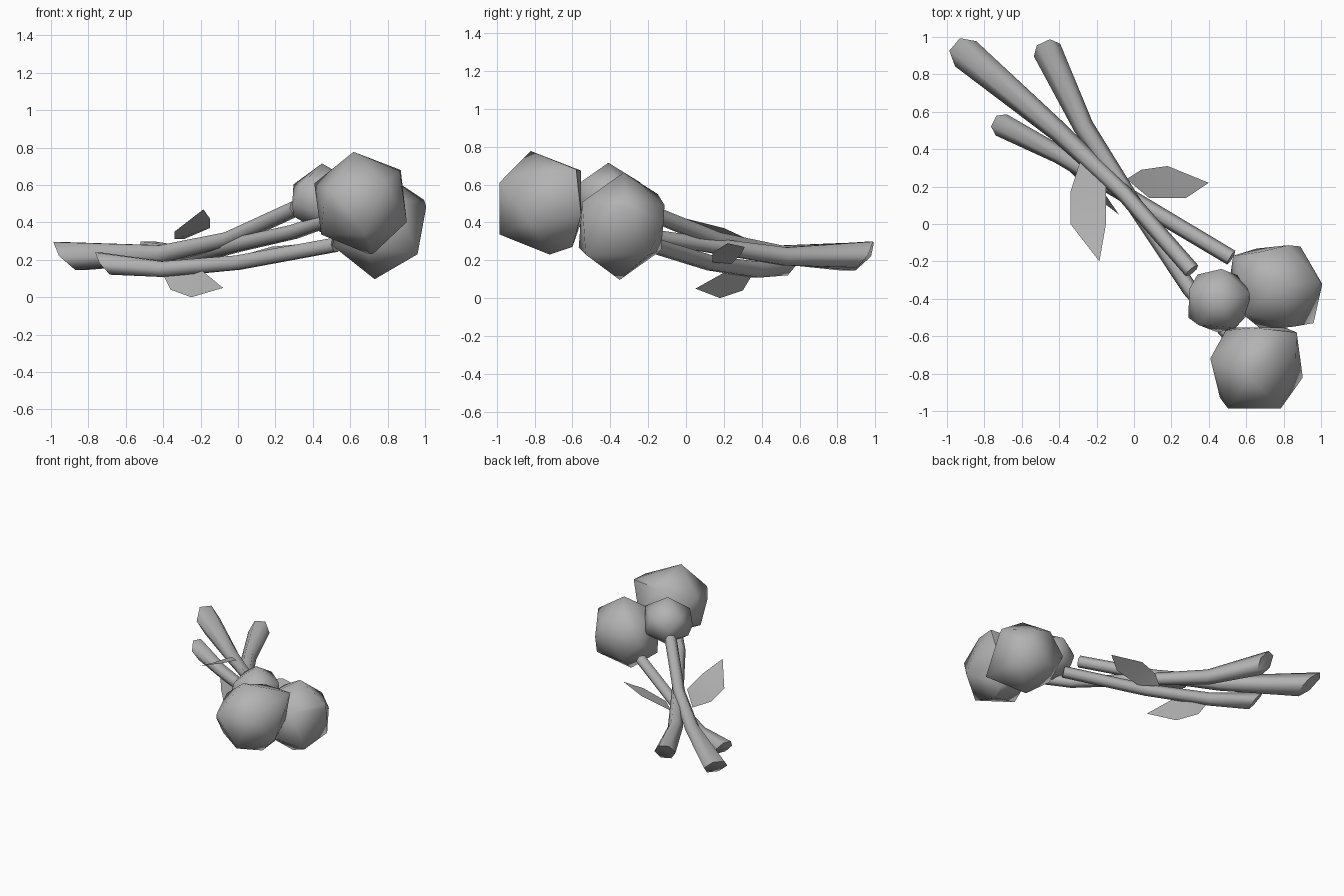
import bpy, bmesh, math
from mathutils import Vector, Matrix

if "Cube" in bpy.data.objects:
    bpy.data.objects.remove(bpy.data.objects["Cube"])

grey = bpy.data.materials.new("plain_grey")
grey.diffuse_color = (0.45, 0.45, 0.45, 1)
grey.use_nodes = True
grey.node_tree.nodes["Principled BSDF"].inputs["Base Color"].default_value = grey.diffuse_color


def finish(bm, name, smooth_angle):
    me = bpy.data.meshes.new(name)
    bm.to_mesh(me)
    bm.free()
    ob = bpy.data.objects.new(name, me)
    bpy.context.collection.objects.link(ob)
    me.materials.append(grey)
    bpy.ops.object.select_all(action='DESELECT')
    ob.select_set(True)
    bpy.context.view_layer.objects.active = ob
    bpy.ops.object.shade_smooth_by_angle(angle=math.radians(smooth_angle))


def frame(top, side):
    # orthonormal axes: z along top, x towards side
    z = Vector(top).normalized()
    s = Vector(side)
    x = (s - z * s.dot(z)).normalized()
    return Matrix((x, z.cross(x), z)).transposed()


def bloom(name, centre, radius, top, side, scale=(1, 1, 1), bulges=()):
    # icosahedron with one vertex along top and a neighbour towards side,
    # swollen out to a few uneven bulges
    bm = bmesh.new()
    bmesh.ops.create_icosphere(bm, subdivisions=1, radius=1)
    pole = max(bm.verts, key=lambda v: v.co.z)
    near = pole.link_edges[0].other_vert(pole)
    rot = frame(top, side) @ frame(pole.co, near.co).transposed()
    pts = [Vector(b) for b in bulges]
    for v in bm.verts:
        p = rot @ v.co.normalized() * radius
        pts.append(Vector(centre) + Vector([a * b for a, b in zip(p, scale)]))
    bm.clear()
    bmesh.ops.convex_hull(bm, input=[bm.verts.new(p) for p in pts])
    loose = [v for v in bm.verts if not v.link_faces]
    bmesh.ops.delete(bm, geom=loose, context='VERTS')
    bmesh.ops.recalc_face_normals(bm, faces=bm.faces[:])
    finish(bm, name, 60)


def stem(name, path, slant, sides=6):
    # tapered tube with a slanted cut at its first end; points are (x, y, z, radius)
    bm = bmesh.new()
    pts = [Vector(p[:3]) for p in path]
    out = (pts[0] - pts[1]).normalized()
    rings = []
    for i, p in enumerate(pts):
        d = pts[min(i + 1, len(pts) - 1)] - pts[max(i - 1, 0)]
        m = frame(d, (0, 0, 1))
        ring = []
        for k in range(sides):
            a = 2 * math.pi * (k + 0.5) / sides
            off = m @ Vector((math.cos(a), math.sin(a), 0)) * path[i][3]
            if i == 0:
                off += out * off.z * slant
            ring.append(bm.verts.new(p + off))
        rings.append(ring)
    for a, b in zip(rings, rings[1:]):
        for k in range(sides):
            n = (k + 1) % sides
            bm.faces.new((a[k], a[n], b[n], b[k]))
    bm.faces.new(rings[0])
    bm.faces.new(rings[-1])
    bmesh.ops.recalc_face_normals(bm, faces=bm.faces[:])
    finish(bm, name, 62)


def leaf(name, outline):
    # single thin blade facing up
    bm = bmesh.new()
    f = bm.faces.new([bm.verts.new(p) for p in outline])
    f.normal_update()
    if f.normal.z < 0:
        f.normal_flip()
    bmesh.ops.triangulate(bm, faces=bm.faces[:])
    finish(bm, name, 60)


# flower heads
bloom("front_bloom", (0.655, -0.77, 0.505), 0.28, (-0.137, -0.188, 0.972),
      (0.478, -0.795, 0.374), (0.97, 0.97, 1),
      [(0.87, -0.58, 0.68), (0.75, -0.60, 0.27), (0.49, -0.57, 0.47),
       (0.46, -0.93, 0.50), (0.72, -0.72, 0.23)])
bloom("right_bloom", (0.755, -0.34, 0.38), 0.285, (0.09, 0.04, 1),
      (math.cos(0.08), math.sin(0.08), 0.4), (0.95, 0.9, 1),
      [(0.96, -0.53, 0.23), (0.53, -0.17, 0.40), (0.89, -0.12, 0.39),
       (0.67, -0.15, 0.55), (0.995, -0.31, 0.52)])
bloom("small_bloom", (0.457, -0.41, 0.525), 0.19, (-0.04, 0, 1),
      (math.cos(0.24), math.sin(0.24), 0.4), (1, 1, 1),
      [(0.34, -0.27, 0.52), (0.29, -0.50, 0.50)])

# stems, cut end first
stem("small_bloom_stem", [(-0.90, 0.91, 0.22, 0.088), (-0.40, 0.49, 0.23, 0.055),
                          (-0.05, 0.16, 0.31, 0.044), (0.31, -0.25, 0.475, 0.044)], 1.0)
stem("front_bloom_stem", [(-0.465, 0.93, 0.23, 0.078), (-0.27, 0.52, 0.22, 0.055),
                          (-0.01, 0.12, 0.28, 0.044), (0.30, -0.35, 0.35, 0.042),
                          (0.50, -0.58, 0.42, 0.04)], 0.7)
stem("right_bloom_stem", [(-0.71, 0.53, 0.18, 0.064), (-0.40, 0.37, 0.15, 0.048),
                          (0.00, 0.13, 0.185, 0.044), (0.52, -0.18, 0.28, 0.043)], 0.9)

# leaves
leaf("upper_leaf", [(-0.29, 0.33, 0.31), (-0.15, 0.20, 0.37), (-0.15, 0.0, 0.42),
                    (-0.185, -0.20, 0.47), (-0.34, 0.0, 0.35), (-0.34, 0.17, 0.31)])
leaf("side_leaf", [(-0.04, 0.24, 0.18), (0.04, 0.29, 0.23), (0.18, 0.31, 0.27),
                   (0.40, 0.22, 0.29), (0.28, 0.14, 0.24), (0.08, 0.14, 0.19)])
leaf("lower_leaf", [(-0.41, 0.36, 0.14), (-0.36, 0.30, 0.04), (-0.25, 0.18, 0.0),
                    (-0.08, 0.05, 0.05), (-0.19, 0.21, 0.14), (-0.27, 0.30, 0.16)])
